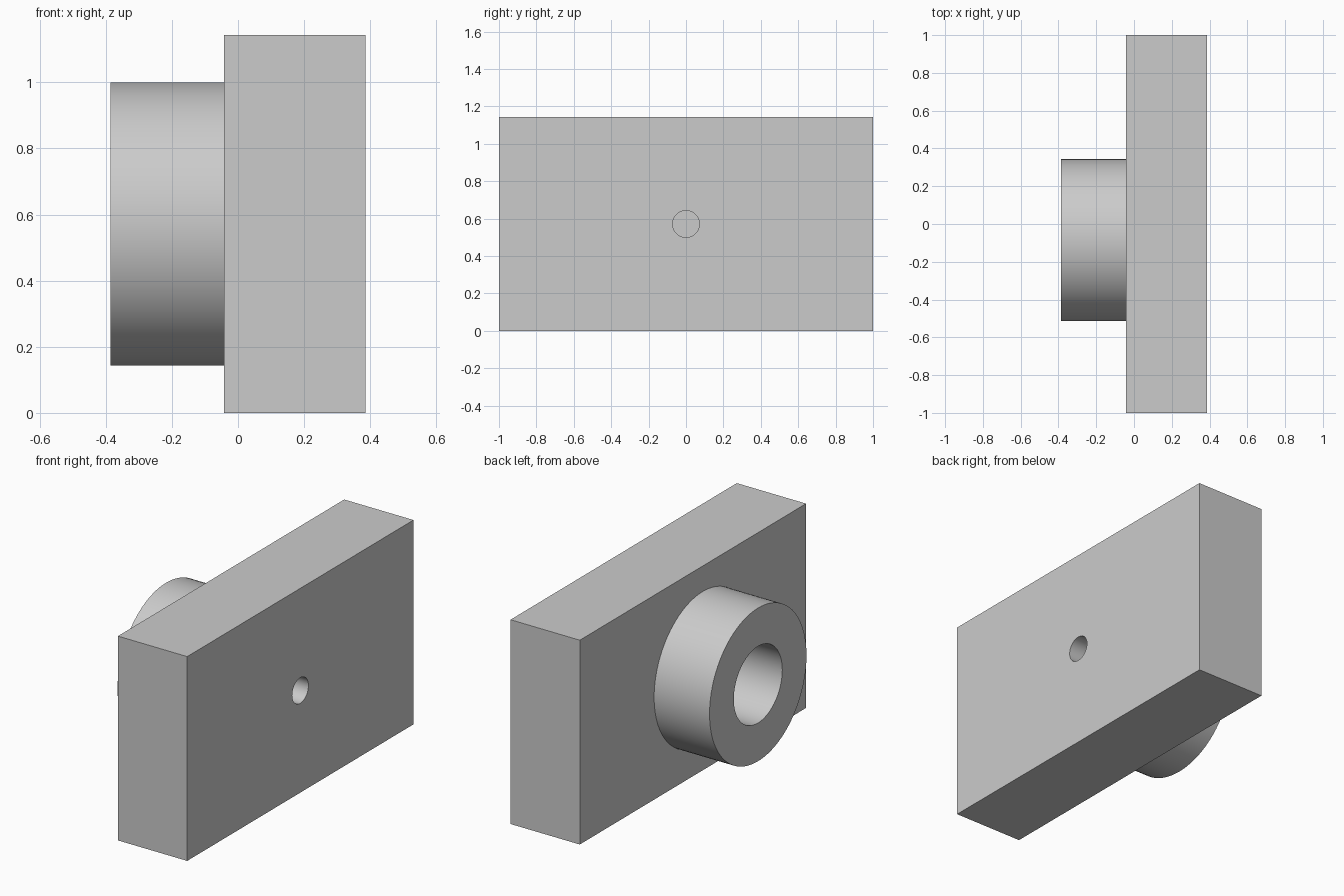
import bpy
from math import pi, radians

cube = bpy.data.objects.get("Cube")
if cube:
    bpy.data.objects.remove(cube, do_unlink=True)

U = 1 / 7                        # design unit: the plate is 14 x 8 x 3 units
X_BACK, X_FACE, X_FRONT = -2.7 * U, -0.3 * U, 2.7 * U
MID_Z = 4 * U
COLLAR_Y = -0.6 * U

grey = bpy.data.materials.new("light grey")
grey.use_nodes = True
grey.diffuse_color = (0.6, 0.6, 0.6, 1)
grey.node_tree.nodes["Principled BSDF"].inputs["Base Color"].default_value = (0.6, 0.6, 0.6, 1)


def rod(name, radius, x0, x1, y):
    """Cylinder lying along x between x0 and x1."""
    bpy.ops.mesh.primitive_cylinder_add(
        vertices=96, radius=radius, depth=x1 - x0,
        location=((x0 + x1) / 2, y, MID_Z), rotation=(0, pi / 2, 0))
    obj = bpy.context.object
    obj.name = name
    obj.data.materials.append(grey)
    return obj


def drill(target, cutter):
    """Cut the hole, apply it and discard the cutter."""
    cutter.hide_render = True
    mod = target.modifiers.new("hole", "BOOLEAN")
    mod.operation = "DIFFERENCE"
    mod.solver = "EXACT"
    mod.object = cutter
    bpy.ops.object.select_all(action="DESELECT")
    target.select_set(True)
    bpy.context.view_layer.objects.active = target
    bpy.ops.object.modifier_apply(modifier=mod.name)
    bpy.data.objects.remove(cutter, do_unlink=True)
    bpy.ops.object.shade_smooth_by_angle(angle=radians(30))


# Rectangular plate with a small blind hole in its outer face
bpy.ops.mesh.primitive_cube_add(size=1, location=((X_FACE + X_FRONT) / 2, 0, MID_Z))
plate = bpy.context.object
plate.name = "plate"
plate.scale = (3 * U, 14 * U, 8 * U)
bpy.ops.object.transform_apply(location=False, rotation=False, scale=True)
plate.data.materials.append(grey)
drill(plate, rod("pin_hole_cutter", U / 2, X_FRONT - 2 * U, X_FRONT + U, 0))

# Bored collar standing off the other face, set slightly off centre
collar = rod("collar", 3 * U, X_BACK, X_FACE + 0.01, COLLAR_Y)
drill(collar, rod("bore_cutter", 1.5 * U, X_BACK - U, X_FACE + U, COLLAR_Y))
